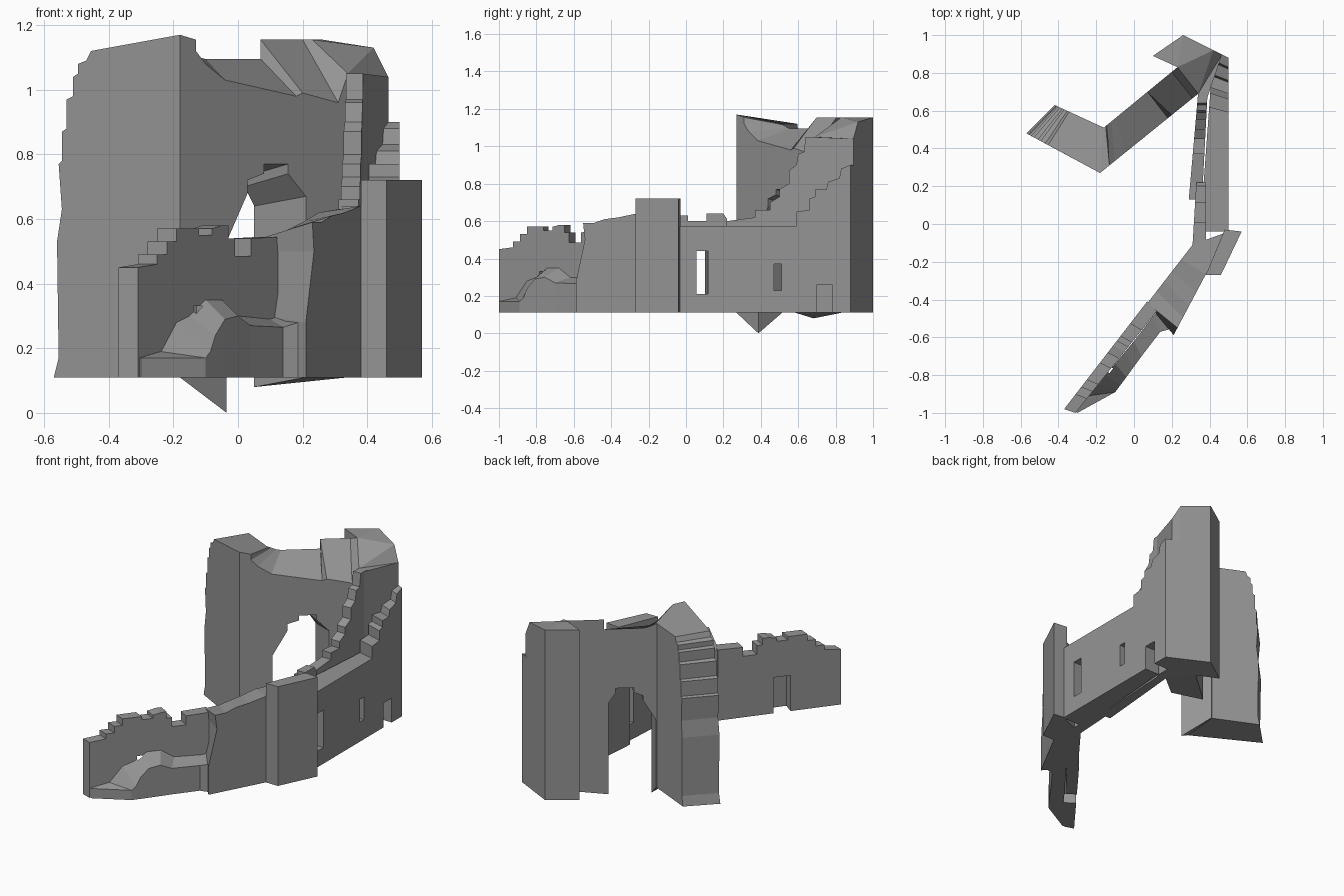
import bpy
import bmesh
from mathutils import Vector

BASE = 0.11  # ground level of the walls

cube = bpy.data.objects.get("Cube")
if cube:
    bpy.data.objects.remove(cube, do_unlink=True)

stone = bpy.data.materials.new("grey stone")
stone.use_nodes = True
stone.diffuse_color = (0.3, 0.3, 0.3, 1)
stone.node_tree.nodes["Principled BSDF"].inputs["Base Color"].default_value = (0.3, 0.3, 0.3, 1)


def build(name, ring_a, ring_b, split_caps=False):
    """Solid between two matching rings of points."""
    bm = bmesh.new()
    a = [bm.verts.new(p) for p in ring_a]
    b = [bm.verts.new(p) for p in ring_b]
    caps = [bm.faces.new(a), bm.faces.new(list(reversed(b)))]
    for i in range(len(a)):
        j = (i + 1) % len(a)
        bm.faces.new((a[j], a[i], b[i], b[j]))
    if split_caps:
        bmesh.ops.triangulate(bm, faces=caps)
    bmesh.ops.remove_doubles(bm, verts=bm.verts, dist=0.0005)
    bmesh.ops.recalc_face_normals(bm, faces=bm.faces)
    mesh = bpy.data.meshes.new(name)
    bm.to_mesh(mesh)
    bm.free()
    mesh.materials.append(stone)
    obj = bpy.data.objects.new(name, mesh)
    bpy.context.scene.collection.objects.link(obj)
    return obj


def slab(name, front, back, outline, axis=0):
    """Upright wall between two ground lines. Outline entries are (position, z),
    with an optional (position, z) for the back face."""
    def on_line(line, pos, z):
        p, q = Vector(line[0]), Vector(line[1])
        r = p.lerp(q, (pos - p[axis]) / (q[axis] - p[axis]))
        return (r.x, r.y, z)

    ring_a, ring_b = [], []
    for entry in outline:
        pos, z = entry[:2]
        ring_a.append(on_line(front, pos, z))
        if len(entry) == 4:
            ring_b.append(on_line(back, *entry[2:]))
        else:
            t = (pos - front[0][axis]) / (front[1][axis] - front[0][axis])
            p = Vector(back[0]).lerp(Vector(back[1]), t)
            ring_b.append((p.x, p.y, z))
    return build(name, ring_a, ring_b)


def on_ground(profile):
    """Close a top profile down to the ground."""
    return [(profile[0][0], BASE)] + profile + [(profile[-1][0], BASE)]


def prism(name, plan, tops, bottom=BASE):
    """Vertical prism over a ground plan, with one top height or one per corner."""
    if not isinstance(tops, (list, tuple)):
        tops = [tops] * len(plan)
    return build(name, [(x, y, bottom) for x, y in plan],
                 [(x, y, z) for (x, y), z in zip(plan, tops)], True)


def cut(plan, bottom, top, *targets):
    """Cut an opening through the given walls."""
    cutter = prism("cutter", plan, top, bottom)
    for obj in targets:
        mod = obj.modifiers.new("opening", 'BOOLEAN')
        mod.operation = 'DIFFERENCE'
        mod.solver = 'EXACT'
        mod.object = cutter
        bpy.context.view_layer.objects.active = obj
        bpy.ops.object.modifier_apply(modifier=mod.name)
    bpy.data.objects.remove(cutter, do_unlink=True)


# Tall left wing with a crumbling outer edge
slab("left_wing", ((-.18, .27), (-.57, .48)), ((-.16, .51), (-.42, .63)), [
    (-.18, BASE), (-.57, BASE), (-.555, .17), (-.56, .53), (-.545, .63),
    (-.555, .77), (-.545, .78), (-.545, .87), (-.53, .88), (-.53, .97),
    (-.51, .98), (-.51, 1.04), (-.495, 1.05), (-.495, 1.08), (-.47, 1.09),
    (-.455, 1.12), (-.18, 1.17, -.16, 1.12)])

# Tall back wall with a ragged gateway and a sloping broken top
slab("back_wall", ((-.18, .27), (.34, .69)), ((-.16, .51), (.23, .83)), [
    (-.18, BASE, -.16, BASE),
    (-.035, 0, -.155, BASE), (-.035, .53, -.155, .53), (.03, .68, -.1, .65),
    (.03, .72, -.1, .68), (.08, .74, -.06, .7), (.08, .77, -.06, .73),
    (.155, .77, .02, .73), (.155, .74, .02, .7), (.21, .67, .05, .64),
    (.21, BASE, .05, .08),
    (.34, BASE, .23, BASE), (.34, 1.05, .23, 1.155), (.31, .96, .2, 1.155),
    (.2, .99, .07, 1.155), (.18, .98, .07, 1.095), (-.04, 1.03, -.1, 1.095),
    (-.1, 1.08, -.12, 1.1), (-.13, 1.12, -.14, 1.11), (-.13, 1.155, -.15, 1.115),
    (-.18, 1.17, -.16, 1.12)])

# Tower at the back corner
prism("tower_column", [(.23, .83), (.42, .92), (.26, 1), (.1, .89)],
      [1.155, 1.13, 1.155, 1.155])
tower_corner = prism("tower_corner",
                     [(.34, .69), (.385, .66), (.465, .895), (.42, .92), (.23, .83)],
                     [1.05, 1.05, 1.04, 1.13, 1.155])

# Right wall: outer layer with walkway, and stepped inner parapet
outer_wall = slab("right_outer_wall", ((.5, -.04), (.5, .88)), ((.35, -.04), (.42, .92)),
                  on_ground([
                      (-.04, .575), (.59, .575), (.59, .65), (.66, .66), (.66, .72),
                      (.69, .73), (.69, .77), (.75, .77), (.76, .81), (.82, .83),
                      (.83, .88), (.88, .9)]), axis=1)
parapet = slab("right_parapet", ((.29, .13), (.34, .7)), ((.36, .13), (.39, .7)),
               on_ground([
                   (.13, .6), (.22, .6), (.37, .62), (.37, .66), (.45, .66),
                   (.45, .7), (.5, .73), (.5, .77), (.55, .8), (.55, .87),
                   (.59, .9), (.6, .96), (.63, .97), (.64, 1.05), (.7, 1.05)]), axis=1)
link_wall = slab("link_wall", ((.31, -.11), (.33, .22)), ((.38, -.11), (.38, .22)),
                 on_ground([
                     (-.11, .63), (.01, .63), (.01, .6), (.11, .6), (.11, .64),
                     (.2, .64), (.22, .61)]), axis=1)

# Windows and doorway in the right wall
cut([(.53, .055), (.53, .12), (.25, .095), (.25, .055)], .21, .44,
    outer_wall, parapet, link_wall)
cut([(.53, .47), (.53, .51), (.25, .51), (.25, .47)], .23, .37, outer_wall, parapet)
cut([(.53, .7), (.53, .78), (.4, .78), (.4, .7)], BASE - .05, .26, outer_wall, tower_corner)

# Buttress at the bend
prism("buttress", [(.57, -.04), (.46, -.27), (.38, -.27), (.48, -.03)], .72)

# Thick front wall with a raked broken end
slab("front_thick_wall", ((.23, -.55), (.5, -.04)), ((.07, -.42), (.31, -.11)), [
    (.21, BASE, .07, BASE), (.21, .28, .07, .3), (.235, .5, .07, .5),
    (.23, .59, .07, .54), (.26, .59, .12, .55), (.29, .61, .16, .57),
    (.33, .62, .2, .59), (.38, .64, .25, .62), (.5, .64, .31, .63),
    (.5, BASE, .31, BASE)])

# Thin front wall with a battered top
thin_wall = slab("front_thin_wall", ((-.31, -1), (.13, -.45)), ((-.37, -.98), (.07, -.41)),
                 on_ground([
                     (-.31, .45), (-.25, .46), (-.25, .49), (-.22, .49), (-.22, .53),
                     (-.19, .53), (-.19, .57), (-.12, .57), (-.12, .55), (-.08, .55),
                     (-.08, .57), (-.05, .58), (-.03, .58), (-.03, .54), (-.01, .54),
                     (-.01, .485), (.04, .485), (.04, .54), (.13, .545)]))

# Broken footing in front of the thin wall: pairs of outer and inner edge points
footing = [
    ((-.3, -1, .17), (-.31, -.99, .17)), ((-.1, -.89, .17), (-.24, -.91, .19)),
    ((-.085, -.87, .19), (-.19, -.85, .28)), ((-.07, -.85, .24), (-.15, -.8, .3)),
    ((-.04, -.81, .29), (-.1, -.74, .35)), ((0, -.755, .3), (-.05, -.68, .35)),
    ((.04, -.7, .27), (0, -.62, .3)), ((.14, -.57, .265), (.1, -.49, .29)),
    ((.22, -.55, .29), (.16, -.43, .31))]
edge = [o for o, i in footing] + [i for o, i in reversed(footing)]
bm = bmesh.new()
top = [bm.verts.new(p) for p in edge]
low = [bm.verts.new((x, y, BASE)) for x, y, z in edge]
count = len(edge)
for k in range(count):
    n = (k + 1) % count
    bm.faces.new((low[k], low[n], top[n], top[k]))
for k in range(len(footing) - 1):
    m = count - 1 - k
    bm.faces.new((top[k], top[k + 1], top[m - 1], top[m]))
    bm.faces.new((low[m], low[m - 1], low[k + 1], low[k]))
bmesh.ops.recalc_face_normals(bm, faces=bm.faces)
mesh = bpy.data.meshes.new("broken_footing")
bm.to_mesh(mesh)
bm.free()
mesh.materials.append(stone)
rubble = bpy.data.objects.new("broken_footing", mesh)
bpy.context.scene.collection.objects.link(rubble)

# Doorway recess on the inner side of the front wall
cut([(-.21, -.73), (-.15, -.65), (-.07, -.71), (-.13, -.79)], BASE - .05, .33,
    thin_wall, rubble)
